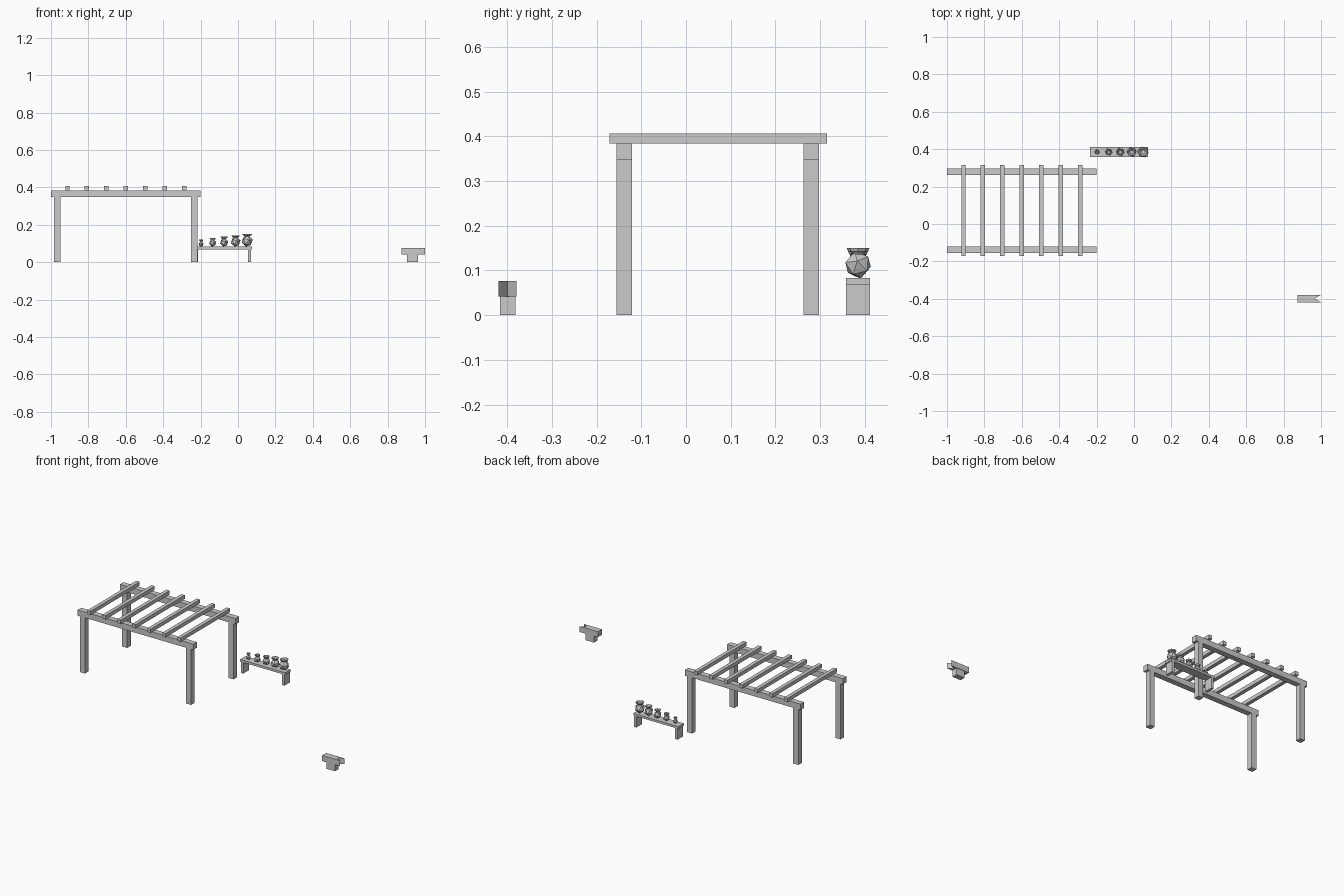
import bpy, bmesh, math
from mathutils import Matrix, Vector

cube = bpy.data.objects.get("Cube")
if cube:
    bpy.data.objects.remove(cube, do_unlink=True)

grey = bpy.data.materials.new("plain_grey")
grey.use_nodes = True
grey.diffuse_color = (0.6, 0.6, 0.6, 1)
grey.node_tree.nodes["Principled BSDF"].inputs["Base Color"].default_value = (0.6, 0.6, 0.6, 1)


def finish(name, bm):
    bmesh.ops.recalc_face_normals(bm, faces=bm.faces)
    mesh = bpy.data.meshes.new(name)
    bm.to_mesh(mesh)
    bm.free()
    mesh.materials.append(grey)
    obj = bpy.data.objects.new(name, mesh)
    bpy.context.collection.objects.link(obj)
    return obj


def box(name, x, y, z):
    """Box from (min, max) ranges on each axis."""
    bm = bmesh.new()
    size = [r[1] - r[0] for r in (x, y, z)]
    centre = Vector([(r[0] + r[1]) / 2 for r in (x, y, z)])
    bmesh.ops.create_cube(bm, size=1, matrix=Matrix.Translation(centre) @ Matrix.Diagonal((*size, 1)))
    return finish(name, bm)


def around(c, half):
    return (c - half, c + half)


# Pergola: two beams on four posts, with rafters across
MID_X = -0.6
for side, y in (("front", -0.138), ("back", 0.28)):
    box(f"pergola_{side}_beam", around(MID_X, 0.4), around(y, 0.0175), (0.348, 0.384))
    for hand, sx in (("right", -1), ("left", 1)):
        box(f"pergola_{side}_{hand}_post", around(MID_X + sx * 0.367, 0.0175),
            around(y, 0.0175), (0, 0.348))
for i in range(7):
    box(f"pergola_rafter_{i + 1}", around(MID_X + (i - 3) * 0.104, 0.0115),
        (-0.171, 0.315), (0.384, 0.407))

# Bench
BENCH_X, BENCH_Y = -0.08, 0.385
box("bench_top", around(BENCH_X, 0.156), around(BENCH_Y, 0.027), (0.069, 0.083))
for hand, sx in (("right", -1), ("left", 1)):
    box(f"bench_{hand}_leg", around(BENCH_X + sx * 0.142, 0.008), around(BENCH_Y, 0.027), (0, 0.069))


# Pots: faceted body with a flared, open collar
def pot(index, x, r, top):
    bm = bmesh.new()
    place = Matrix.Translation((x, BENCH_Y, 0.083 + r * 0.97))
    tilt = Matrix.Rotation(0.25, 4, "X") @ Matrix.Rotation(0.2, 4, "Y")
    bmesh.ops.create_icosphere(bm, subdivisions=1, radius=r, matrix=place @ tilt)
    finish(f"pot_body_{index}", bm)

    bm = bmesh.new()
    base = 0.083 + r * 1.7
    profile = [(0.4 * r, base), (0.5 * r, top - 0.009), (0.72 * r, top - 0.007),
               (0.82 * r, top), (0.6 * r, top), (0.35 * r, top - 0.007)]
    sides = 8
    rings = []
    for radius, z in profile:
        rings.append([bm.verts.new((x + radius * math.cos(a), BENCH_Y + radius * math.sin(a), z))
                      for a in (math.tau * k / sides for k in range(sides))])
    for low, high in zip(rings, rings[1:]):
        for k in range(sides):
            n = (k + 1) % sides
            bm.faces.new((low[k], low[n], high[n], high[k]))
    bm.faces.new(rings[-1])
    bm.faces.new(rings[0])
    finish(f"pot_collar_{index}", bm)


radii = (0.014, 0.02, 0.023, 0.027, 0.031)
for i, r in enumerate(radii):
    pot(i + 1, -0.197 + i * 0.0615, r, 0.122 + i * 0.007)

# Notched block on a short stand
BLOCK_Y = -0.399
box("stand", around(0.933, 0.029), around(BLOCK_Y, 0.017), (0, 0.042))
outline = [(0.875, -0.02), (1.0, -0.02), (0.966, 0), (1.0, 0.02), (0.875, 0.02)]
bm = bmesh.new()
face = bm.faces.new([bm.verts.new((x, BLOCK_Y + y, 0.042)) for x, y in outline])
extruded = bmesh.ops.extrude_face_region(bm, geom=[face], use_keep_orig=True)["geom"]
bmesh.ops.translate(bm, vec=(0, 0, 0.035),
                    verts=[g for g in extruded if isinstance(g, bmesh.types.BMVert)])
finish("notched_block", bm)
